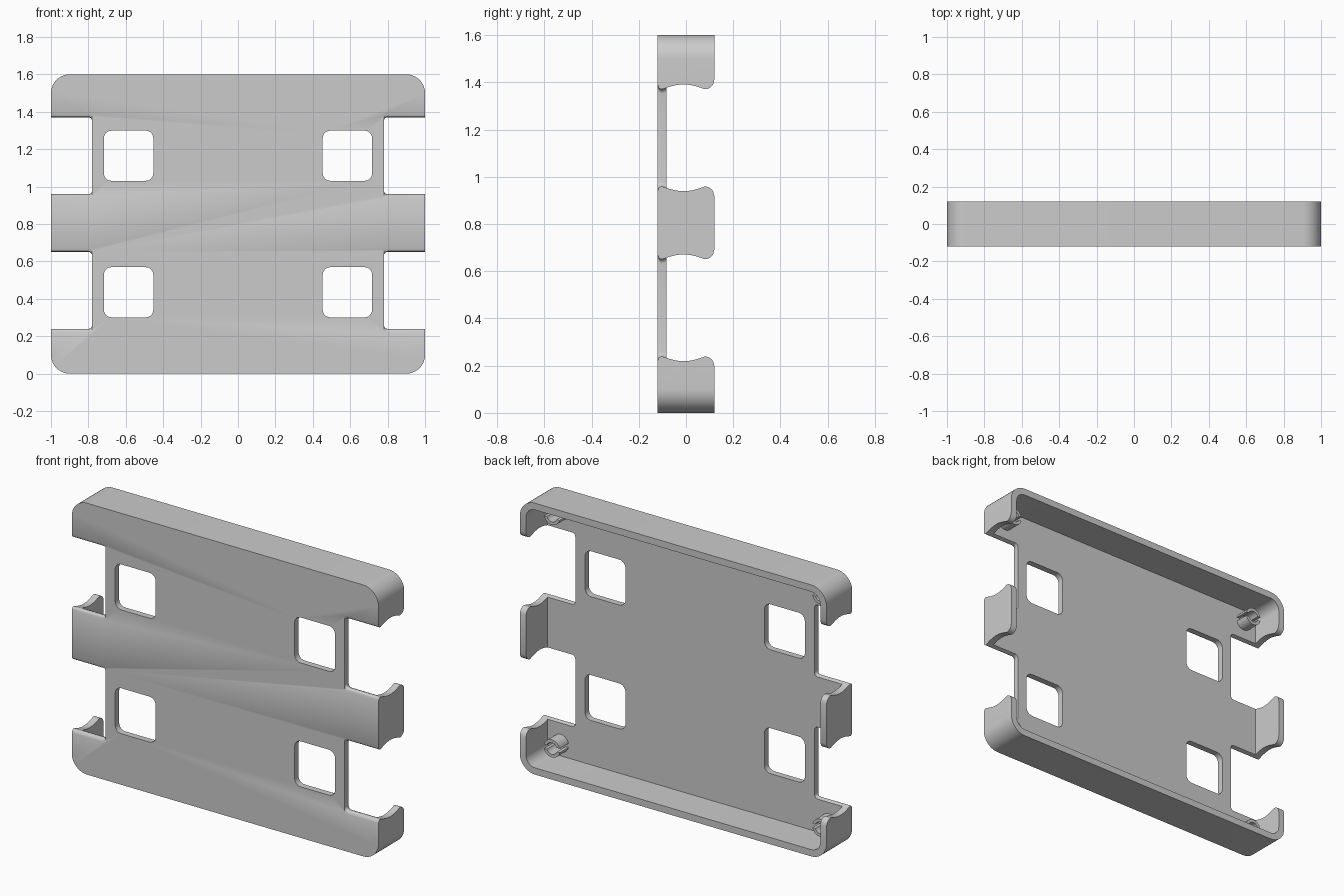
import bpy, bmesh, math

if "Cube" in bpy.data.objects:
    bpy.data.objects.remove(bpy.data.objects["Cube"])

grey = bpy.data.materials.new("plain_grey")
grey.use_nodes = True
grey.diffuse_color = (0.6, 0.6, 0.6, 1)
grey.node_tree.nodes["Principled BSDF"].inputs["Base Color"].default_value = (0.6, 0.6, 0.6, 1)

BACK, FRONT = 0.12, -0.12
HEIGHT, FLOOR, WALL = 1.6, 0.037, 0.04


def loft(name, rings):
    """Join equal rings of points into a closed solid."""
    bm = bmesh.new()
    loops = [[bm.verts.new(p) for p in ring] for ring in rings]
    for a, b in zip(loops, loops[1:]):
        for i in range(len(a)):
            j = (i + 1) % len(a)
            bm.faces.new((a[i], a[j], b[j], b[i]))
    bm.faces.new(loops[0])
    bm.faces.new(loops[-1])
    bmesh.ops.recalc_face_normals(bm, faces=bm.faces)
    mesh = bpy.data.meshes.new(name)
    bm.to_mesh(mesh)
    bm.free()
    mesh.materials.append(grey)
    obj = bpy.data.objects.new(name, mesh)
    bpy.context.collection.objects.link(obj)
    return obj


def rounded_block(name, x, z, half_w, half_h, radius, y0, y1, steps=10):
    outline = []
    for k, (sx, sz) in enumerate([(1, 1), (-1, 1), (-1, -1), (1, -1)]):
        for i in range(steps + 1):
            a = math.pi / 2 * (k + i / steps)
            outline.append((x + sx * (half_w - radius) + radius * math.cos(a),
                            z + sz * (half_h - radius) + radius * math.sin(a)))
    return loft(name, [[(px, y, pz) for px, pz in outline] for y in (y0, y1)])


def cut(target, cutter):
    mod = target.modifiers.new(cutter.name, "BOOLEAN")
    mod.operation = "DIFFERENCE"
    mod.solver = "EXACT"
    mod.object = cutter
    bpy.context.view_layer.objects.active = target
    bpy.ops.object.modifier_apply(modifier=mod.name)
    bpy.data.objects.remove(cutter)


def notch_half_height(y):
    """Half the notch opening: rounded front lip, dished middle, rounded back corner."""
    if y < -0.10:
        return 0.205 + 0.02 * (1 - math.sqrt(max(0, 1 - ((y + 0.10) / 0.02) ** 2)))
    if y < 0.08:
        return 0.206 + 0.02 * math.sin(math.pi * (y + 0.10) / 0.18)
    return 0.206 + 0.04 * (1 - math.sqrt(max(0, 1 - ((y - 0.08) / 0.04) ** 2)))


def notch(side, z):
    steps = 48
    ys = [FRONT + (BACK - FRONT) * i / steps for i in range(steps + 1)]
    edge = [(y, notch_half_height(y)) for y in ys]
    edge = [(FRONT - 0.03, edge[0][1])] + edge + [(BACK + 0.03, edge[-1][1])]
    rings = []
    # The inner end narrows in a quarter circle
    r = 0.02
    for i in range(6):
        a = math.pi / 2 * i / 5
        x, shrink = 0.78 + r * (1 - math.cos(a)), r * (1 - math.sin(a))
        rings.append((x, shrink))
    rings.append((1.1, 0))
    return loft("notch_cutter", [
        [(side * x, y, z + h - s) for y, h in edge] +
        [(side * x, y, z - h + s) for y, h in reversed(edge)] for x, s in rings])


# Rounded tray, open at the back
tray = rounded_block("tray_shell", 0, HEIGHT / 2, 1, HEIGHT / 2, 0.1, FRONT, BACK)
cut(tray, rounded_block("cavity_cutter", 0, HEIGHT / 2, 1 - WALL, HEIGHT / 2 - WALL,
                        0.1 - WALL, FRONT + FLOOR, BACK + 0.05))

# Side notches and windows, two on each side
for side in (-1, 1):
    for z in (0.445, 1.165):
        cut(tray, notch(side, z))
    for z in (0.435, 1.165):
        cut(tray, rounded_block("window_cutter", side * 0.585, z, 0.132, 0.134, 0.04,
                                FRONT - 0.05, BACK, 6))

# Split tubular clip posts in the corners
posts = []
for side in (-1, 1):
    for z, level in ((0.115, "lower"), (HEIGHT - 0.115, "upper")):
        x = side * 0.875
        post = rounded_block(f"{level}_{'left' if side > 0 else 'right'}_clip_post",
                             x, z, 0.052, 0.052, 0.0519, FRONT + FLOOR - 0.01, 0.0, 8)
        cut(post, rounded_block("bore_cutter", x, z, 0.034, 0.034, 0.0339,
                                FRONT + FLOOR, 0.1, 8))
        cut(post, rounded_block("slot_cutter", x, z, 0.1, 0.012, 0.002,
                                FRONT + FLOOR, 0.1, 1))
        posts.append(post)

bpy.ops.object.select_all(action="DESELECT")
for obj in [tray] + posts:
    obj.select_set(True)
bpy.context.view_layer.objects.active = tray
bpy.ops.object.shade_smooth_by_angle(angle=math.radians(30))
